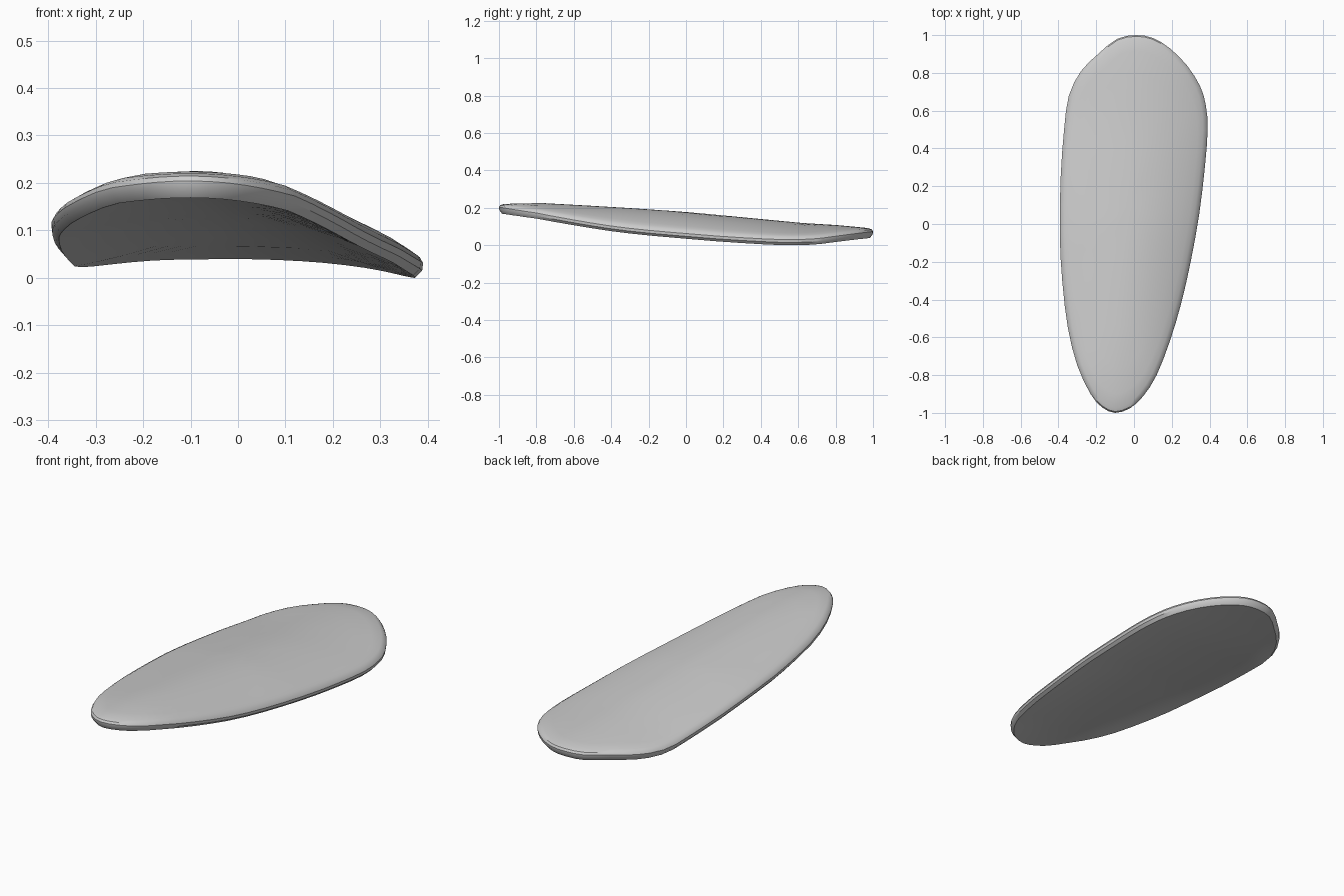
import bpy, bmesh
from mathutils import Vector

if "Cube" in bpy.data.objects:
    bpy.data.objects.remove(bpy.data.objects["Cube"])

# Plan outline of the teardrop blade, clockwise from the broad end
OUTLINE = [(.01, 1), (.1, .985), (.19, .93), (.28, .84), (.35, .73), (.38, .63),
           (.39, .5), (.375, .3), (.345, .05), (.3, -.2), (.25, -.42), (.19, -.62),
           (.12, -.8), (.05, -.91), (-.02, -.975), (-.1, -1), (-.17, -.97),
           (-.23, -.9), (-.3, -.75), (-.35, -.55), (-.38, -.3), (-.393, -.05),
           (-.388, .25), (-.37, .5), (-.345, .68), (-.28, .81), (-.19, .9), (-.09, .98)]
# Lengthwise stations: y, crest height, left droop, right droop
STATIONS = [(-1, .217, .75, .85), (-.8, .224, .65, .88), (-.4, .202, .5, .82),
            (0, .175, .4, .66), (.4, .137, .4, .52), (.6, .117, .42, .45),
            (.8, .105, .42, .43), (1, .087, .35, .4)]


def spline(p0, p1, p2, p3, t):
    return .5 * (2 * p1 + (p2 - p0) * t + (2 * p0 - 5 * p1 + 4 * p2 - p3) * t * t
                 + (3 * p1 - p0 - 3 * p2 + p3) * t ** 3)


def surface(x, y):
    """Height of the arched upper skin."""
    y = max(-1, min(1, y))
    for a, b in zip(STATIONS, STATIONS[1:]):
        if y <= b[0]:
            break
    t = (y - a[0]) / (b[0] - a[0])
    crest, left, right = (a[i] + (b[i] - a[i]) * t for i in (1, 2, 3))
    dx = x - (-.05 + .05 * y)
    return crest - (left if dx < 0 else right) * dx * dx


# Smooth closed edge and its inward normals
ctrl = [Vector(p) for p in OUTLINE]
n = len(ctrl)
edge = [spline(ctrl[i - 1], ctrl[i], ctrl[(i + 1) % n], ctrl[(i + 2) % n], t)
        for i in range(n) for t in (0, .5)]
N = len(edge)
inward = []
for i in range(N):
    d = (edge[(i + 1) % N] - edge[i - 1]).normalized()
    inward.append(Vector((d.y, -d.x)))
hub = Vector((-.03, .1))

bm = bmesh.new()


def ring(inset, scale, drop):
    verts = []
    for p, q in zip(edge, inward):
        p = hub + (p + q * inset - hub) * scale
        verts.append(bm.verts.new((p.x, p.y, surface(p.x, p.y) - drop)))
    return verts


# Rings from the middle of the top, round the rim, to the middle of the underside
steps = (.2, .4, .6, .8, .93)
rings = [ring(.025, s, 0) for s in steps]
rings += [ring(.025, 1, .001), ring(.007, 1, .006), ring(0, 1, .016),
          ring(.002, 1, .032), ring(.016, 1, .052)]
rings += [ring(.025, s, .052) for s in reversed(steps)]
for a, b in zip(rings, rings[1:]):
    for i in range(N):
        j = (i + 1) % N
        bm.faces.new((a[i], a[j], b[j], b[i]))
for loop, drop in ((rings[0], 0), (rings[-1], .052)):
    c = bm.verts.new((hub.x, hub.y, surface(hub.x, hub.y) - drop))
    for i in range(N):
        bm.faces.new((c, loop[i], loop[(i + 1) % N]))
bmesh.ops.recalc_face_normals(bm, faces=bm.faces)

# Rest the blade on the ground
low = min(v.co.z for v in bm.verts)
bmesh.ops.translate(bm, verts=bm.verts, vec=(0, 0, -low))

mesh = bpy.data.meshes.new("curved_blade")
bm.to_mesh(mesh)
bm.free()
blade = bpy.data.objects.new("curved_blade", mesh)
bpy.context.collection.objects.link(blade)
grey = bpy.data.materials.new("light grey")
grey.diffuse_color = (.6, .6, .6, 1)
grey.use_nodes = True
grey.node_tree.nodes["Principled BSDF"].inputs["Base Color"].default_value = grey.diffuse_color
mesh.materials.append(grey)
bpy.context.view_layer.objects.active = blade
blade.select_set(True)
bpy.ops.object.shade_smooth_by_angle(angle=.6)
